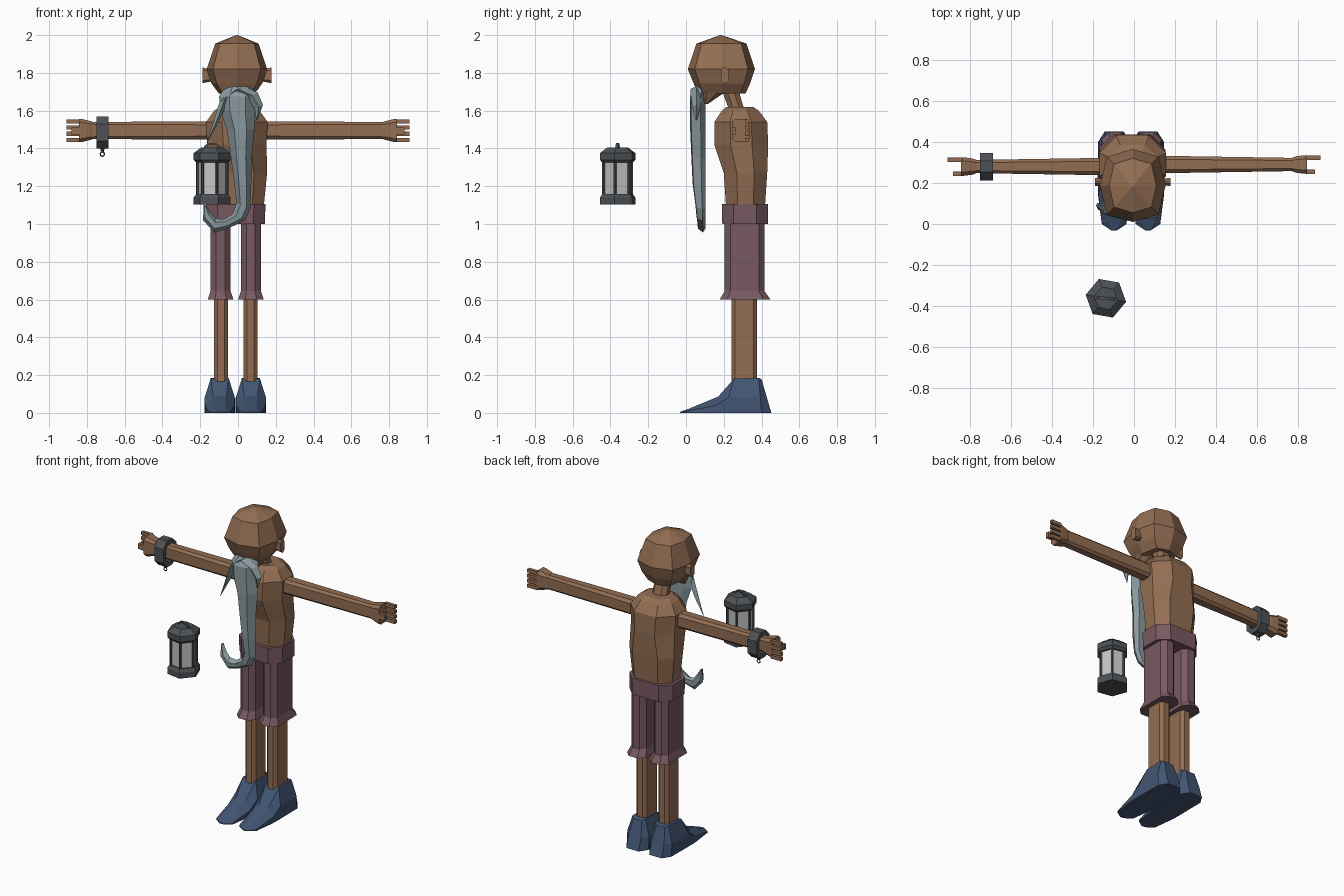
import bpy, bmesh, math
from mathutils import Vector

if "Cube" in bpy.data.objects:
    bpy.data.objects.remove(bpy.data.objects["Cube"])


def material(name, rgb):
    m = bpy.data.materials.new(name)
    m.diffuse_color = (*rgb, 1)
    m.use_nodes = True
    m.node_tree.nodes["Principled BSDF"].inputs["Base Color"].default_value = m.diffuse_color
    return m


SKIN = material("brown skin", (.29, .155, .085))
HAIR = material("grey beard", (.26, .33, .355))
CLOTH = material("plum cloth", (.19, .10, .122))
SHOE = material("blue leather", (.054, .091, .17))
METAL = material("dark metal", (.075, .083, .092))
GLASS = material("pale glass", (.56, .56, .56))


def loft(name, rings, mat, closed=False):
    """Skin a list of equally long point rings; cap the ends unless closed."""
    bm = bmesh.new()
    vs = [[bm.verts.new(p) for p in r] for r in rings]
    n = len(vs[0])
    for a, b in zip(vs, vs[1:] + ([vs[0]] if closed else [])):
        for i in range(n):
            j = (i + 1) % n
            bm.faces.new((a[i], a[j], b[j], b[i]))
    if not closed:
        bm.faces.new(vs[0])
        bm.faces.new(vs[-1])
    bmesh.ops.remove_doubles(bm, verts=bm.verts, dist=.0003)
    bmesh.ops.recalc_face_normals(bm, faces=bm.faces)
    me = bpy.data.meshes.new(name)
    bm.to_mesh(me)
    bm.free()
    me.materials.append(mat)
    ob = bpy.data.objects.new(name, me)
    bpy.context.collection.objects.link(ob)
    return ob


def chamfered(cu, cv, hu, hv, c=.35):
    """Rectangle with cut corners, as 2D points."""
    k = min(hu, hv) * c * 2
    return [(cu + su * a, cv + sv * b) for su, sv, a, b in (
        (1, 1, hu, hv - k), (1, 1, hu - k, hv), (-1, 1, hu - k, hv), (-1, 1, hu, hv - k),
        (-1, -1, hu, hv - k), (-1, -1, hu - k, hv), (1, -1, hu - k, hv), (1, -1, hu, hv - k))]


def column(name, cx, sections, mat, c=.3):
    """Upright body from (z, half width, front y, back y)."""
    return loft(name, [[(x, y, z) for x, y in chamfered(cx, (f + b) / 2, hx, (b - f) / 2, c)]
                       for z, hx, f, b in sections], mat)


def box(name, lo, hi, mat):
    return loft(name, [[(x, lo[1], lo[2]), (x, hi[1], lo[2]), (x, hi[1], hi[2]), (x, lo[1], hi[2])]
                       for x in (lo[0], hi[0])], mat)


def rounded(cx, z, hx, f, b):
    """Eight-point oval with points on the axes."""
    cy, hy = (f + b) / 2, (b - f) / 2
    return [(cx + hx * math.cos(a) * s, cy + hy * math.sin(a) * s, z)
            for a, s in ((i * math.pi / 4, 1.12 if i % 2 else 1) for i in range(8))]


# Head, jaw, ears and neck
CX = -.006
loft("head", [rounded(CX, *s) for s in (
    (1.69, .095, .065, .315), (1.745, .135, .04, .34), (1.82, .16, .01, .365),
    (1.955, .115, .055, .32), (2.0, .004, .18, .19))], SKIN)
column("jaw", CX, [(1.635, .06, .092, .115), (1.70, .095, .07, .21)], SKIN)
for s in (-1, 1):
    loft("ear", [[(CX + s * x, y, z) for y, z in chamfered(.205, 1.787, hy, hz)]
                 for x, hy, hz in ((.12, .014, .03), (.165, .018, .038), (.183, .02, .042))], SKIN)
column("neck", CX, [(1.55, .05, .24, .33), (1.60, .05, .23, .31), (1.72, .05, .185, .275)], SKIN)

# Torso
column("torso", CX, [
    (1.04, .14, .215, .415), (1.12, .145, .21, .42), (1.27, .16, .2, .43), (1.42, .157, .15, .435),
    (1.54, .163, .15, .43), (1.6, .12, .19, .385), (1.62, .09, .215, .355)], SKIN)

# Arms and hands
for s, cy in ((-1, .28), (1, .29)):
    loft("arm", [[(s * x, y, z) for y, z in chamfered(cy, 1.495, hy, hz, .2)]
                 for x, hy, hz in ((.1, .043, .047), (.785, .032, .046))], SKIN)
    loft("palm", [[(s * x, y, z) for y, z in chamfered(cy, 1.495, hy, hz, .2)]
                  for x, hy, hz in ((.77, .033, .047), (.79, .04, .052), (.83, .045, .062),
                                    (.842, .045, .062))], SKIN)
    for i in range(4):
        z = 1.4455 + i * .0325
        box("finger", (s * .835, cy + .022, z - .011), (s * .908, cy + .043, z + .011), SKIN)
    box("thumb", (s * .835, cy - .046, 1.475), (s * .882, cy - .024, 1.51), SKIN)

# Wrist shackle with its hanging ring
loft("shackle", [[(x, y, z) for y, z in chamfered(.28, 1.485, hy, hz, .3)]
                 for x, hy, hz in ((-.75, .067, .085), (-.686, .067, .085),
                                   (-.686, .04, .055), (-.75, .04, .055))], METAL, True)
column("shackle_stub", -.718, [(1.382, .008, .272, .288), (1.405, .012, .268, .292)], METAL)
loft("shackle_ring", [[(-.718 + r * math.cos(a), .28 + d, 1.37 + r * math.sin(a))
                       for r, d in ((.015, 0), (.011, .004), (.008, 0), (.011, -.004))]
                      for a in (i * math.pi / 4 for i in range(8))], METAL, True)

# Shorts
MX = -.012
column("waistband", MX, [(1.0, .155, .192, .435), (1.105, .157, .19, .435)], CLOTH, .25)
for s in (-1, 1):
    column("shorts_leg", MX + s * .08, [
        (.6, .068, .178, .448), (.645, .053, .205, .415), (1.01, .053, .205, .415)], CLOTH, .28)
    column("leg", MX + s * .078, [(.12, .038, .24, .377), (.61, .038, .24, .377)], SKIN, .25)

# Pointed shoes: (bottom y, top y, bottom half width, top half width, height)
for cx in (-.097, .068):
    rings = []
    for yb, yt, wb, wt, h in ((.452, .4, .045, .03, .178), (.4, .385, .078, .047, .185),
                              (.2, .255, .08, .047, .182), (.14, .17, .078, .035, .086),
                              (0, .01, .06, .03, .02), (-.032, -.03, .012, .01, .006)):
        rings.append([(cx + w, yb + (yt - yb) * t, h * t) for w, t in (
            (-wb, 0), (-wb, .45), (-wt, 1), (wt, 1), (wb, .45), (wb, 0))])
    loft("shoe", rings, SHOE)

# Beard: left edge, right edge and front depth, curling up at the tip
beard = []
for lx, lz, rx, rz, f in (
        (-.07, 1.725, .075, 1.73, .05), (-.1, 1.675, .095, 1.675, .02), (-.095, 1.6, .09, 1.6, .02),
        (-.06, 1.5, .087, 1.5, .022), (-.04, 1.37, .072, 1.35, .028), (-.02, 1.22, .07, 1.2, .035),
        (-.008, 1.11, .065, 1.08, .05), (-.03, 1.052, .038, 1.02, .055),
        (-.075, 1.025, -.055, .975, .06), (-.12, 1.03, -.125, .955, .06),
        (-.145, 1.06, -.185, 1.02, .065), (-.172, 1.1, -.182, 1.103, .08)):
    a, b = Vector((lx, 0, lz)), Vector((rx, 0, rz))
    beard.append([a.lerp(b, t) + Vector((0, f + (.102 - f) * d, 0)) for t, d in (
        (0, .7), (.28, 0), (.72, .08), (1, .7), (.75, 1), (.25, 1))])
loft("beard", beard, HAIR)

# Moustache strands
for name, path in (("left_moustache", ((-.01, 1.71, .03), (-.07, 1.66, .028), (-.115, 1.54, .018),
                                       (-.165, 1.43, .002))),
                   ("right_moustache", ((.0, 1.715, .03), (.075, 1.68, .03), (.11, 1.62, .022),
                                        (.1, 1.55, .003)))):
    loft(name, [[(x + r, .055, z + r * .5), (x, .055 - r, z), (x - r, .055, z - r * .5),
                 (x, .055 + r, z)] for x, z, r in path], HAIR)

# Lantern
LX, LY = -.137, -.362


def hexagon(z, r, x=LX, y=LY):
    return [(x + r * math.cos(a), y + r * math.sin(a), z)
            for a in (math.radians(60 * i - 10) for i in range(6))]


def hex_stack(name, sections, mat, **at):
    return loft(name, [hexagon(z, r, **at) for z, r in sections], mat)


hex_stack("lantern_base", ((1.103, .1), (1.14, .1), (1.158, .086)), METAL)
hex_stack("lantern_glass", ((1.15, .074), (1.335, .074)), GLASS)
hex_stack("lantern_roof", ((1.325, .086), (1.34, .1), (1.375, .1), (1.405, .058)), METAL)
for x, y, z in hexagon(1.15, .079):
    hex_stack("lantern_post", ((1.15, .008), (1.335, .008)), METAL, x=x, y=y)
arch = []
for i in range(7):
    a = math.pi * i / 6
    c, s = math.cos(a), math.sin(a)
    arch.append([(LX + r * c, LY + d - .1 * r * c, 1.398 + r * .68 * s) for r, d in (
        (.047, -.007), (.047, .007), (.034, .007), (.034, -.007))])
loft("lantern_handle", arch, METAL)
